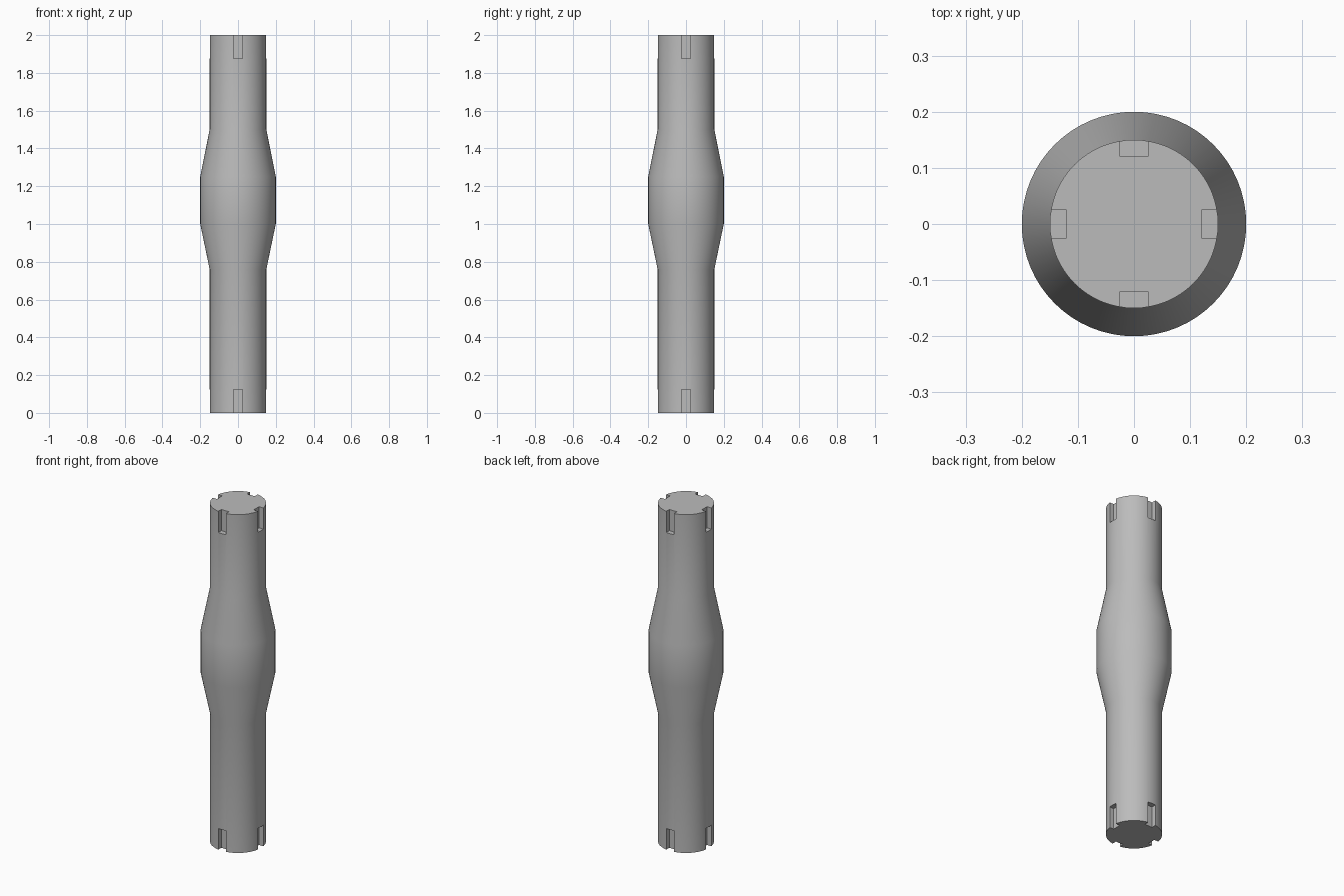
import bpy, bmesh, math
from mathutils import Matrix, Vector

cube = bpy.data.objects.get("Cube")
if cube:
    bpy.data.objects.remove(cube, do_unlink=True)

SEGMENTS = 64
HEIGHT = 2.0
RADIUS = 0.15
SLOT_WIDTH, SLOT_DEPTH, SLOT_HEIGHT = 0.05, 0.03, 0.125

grey = bpy.data.materials.new("plain grey")
grey.use_nodes = True
colour = (0.5, 0.5, 0.5, 1)
grey.diffuse_color = colour
grey.node_tree.nodes["Principled BSDF"].inputs["Base Color"].default_value = colour


def make_object(name, bm):
    bmesh.ops.recalc_face_normals(bm, faces=bm.faces)
    mesh = bpy.data.meshes.new(name)
    bm.to_mesh(mesh)
    bm.free()
    mesh.materials.append(grey)
    obj = bpy.data.objects.new(name, mesh)
    bpy.context.collection.objects.link(obj)
    return obj


# Turned shaft with a swollen middle
profile = [(RADIUS, 0), (RADIUS, 0.76), (0.2, 1.0),
           (0.2, 1.25), (RADIUS, 1.5), (RADIUS, HEIGHT)]
bm = bmesh.new()
rings = []
for r, z in profile:
    angles = [math.tau * i / SEGMENTS for i in range(SEGMENTS)]
    rings.append([bm.verts.new((r * math.cos(a), r * math.sin(a), z)) for a in angles])
for low, high in zip(rings, rings[1:]):
    for i in range(SEGMENTS):
        j = (i + 1) % SEGMENTS
        bm.faces.new((low[i], low[j], high[j], high[i]))
bm.faces.new(rings[0])
bm.faces.new(rings[-1])
shaft = make_object("shaft", bm)

# Four keyway slots at each end
bm = bmesh.new()
size = Matrix.Diagonal((SLOT_DEPTH * 2, SLOT_WIDTH, SLOT_HEIGHT * 2, 1))
for z in (0, HEIGHT):
    for quarter in range(4):
        turn = Matrix.Rotation(quarter * math.pi / 2, 4, "Z")
        place = Matrix.Translation(Vector((RADIUS, 0, z)))
        bmesh.ops.create_cube(bm, size=1, matrix=turn @ place @ size)
cutter = make_object("slot_cutter", bm)
cutter.hide_render = True

cut = shaft.modifiers.new("slots", "BOOLEAN")
cut.operation = "DIFFERENCE"
cut.solver = "EXACT"
cut.object = cutter
bpy.ops.object.select_all(action="DESELECT")
bpy.context.view_layer.objects.active = shaft
shaft.select_set(True)
bpy.ops.object.modifier_apply(modifier=cut.name)
bpy.data.objects.remove(cutter, do_unlink=True)

# Smooth sides, crisp ends and slots
bpy.ops.object.shade_smooth_by_angle(angle=math.radians(30))
